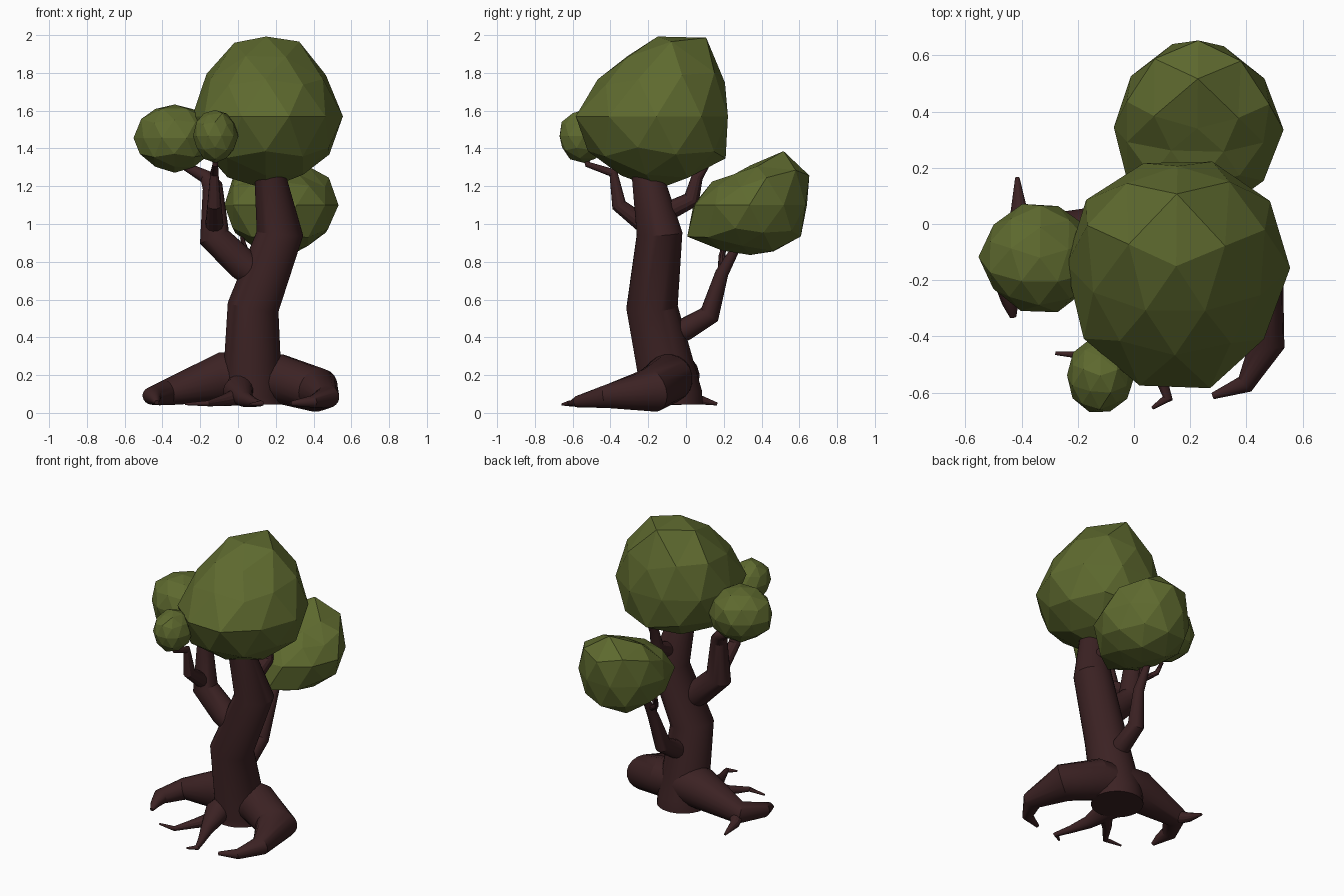
import bpy, bmesh, math, random
from mathutils import Vector, Matrix

if "Cube" in bpy.data.objects:
    bpy.data.objects.remove(bpy.data.objects["Cube"])

random.seed(4)


def material(name, rgb):
    m = bpy.data.materials.new(name)
    m.diffuse_color = (*rgb, 1)
    m.use_nodes = True
    m.node_tree.nodes["Principled BSDF"].inputs["Base Color"].default_value = m.diffuse_color
    return m


BARK = material("dark_bark", (0.045, 0.016, 0.017))
LEAF = material("leaf_green", (0.112, 0.143, 0.028))


def finish(bm, name, mat, smooth):
    bmesh.ops.recalc_face_normals(bm, faces=bm.faces)
    me = bpy.data.meshes.new(name)
    bm.to_mesh(me)
    bm.free()
    me.materials.append(mat)
    ob = bpy.data.objects.new(name, me)
    bpy.context.collection.objects.link(ob)
    if smooth:
        bpy.ops.object.select_all(action='DESELECT')
        ob.select_set(True)
        bpy.context.view_layer.objects.active = ob
        bpy.ops.object.shade_smooth_by_angle(angle=math.radians(25))
    return ob


def limb(name, pts, sides=20):
    """Tapered bent tube through (x, y, z, radius) points with mitred joints."""
    bm = bmesh.new()
    P = [Vector(p[:3]) for p in pts]
    dirs = [(b - a).normalized() for a, b in zip(P, P[1:])]
    u = dirs[0].orthogonal().normalized()
    rings = []
    for i, p in enumerate(P):
        d0, d1 = dirs[max(i - 1, 0)], dirs[min(i, len(dirs) - 1)]
        t = (d0 + d1).normalized()
        u = (u - t * u.dot(t)).normalized()
        w = t.cross(u)
        k = d1 - d0                      # direction in which the mitre stretches
        k = k.normalized() if k.length > 0.01 else None
        s = 1 / max(t.dot(d1), 0.75)
        ring = []
        for j in range(sides):
            a = 2 * math.pi * j / sides
            v = (u * math.cos(a) + w * math.sin(a)) * pts[i][3]
            if k:
                v += k * v.dot(k) * (s - 1)
            ring.append(bm.verts.new(p + v))
        rings.append(ring)
    for a, b in zip(rings, rings[1:]):
        for j in range(sides):
            n = (j + 1) % sides
            bm.faces.new((a[j], a[n], b[n], b[j]))
    bm.faces.new(rings[0])
    bm.faces.new(rings[-1])
    return finish(bm, name, BARK, True)


def profile_radius(profile, c, y, z):
    """Distance from the centre to the side outline in direction (y, z)."""
    for (y0, z0), (y1, z1) in zip(profile, profile[1:] + profile[:1]):
        ay, az, ey, ez = y0 - c[1], z0 - c[2], y1 - y0, z1 - z0
        den = y * ez - z * ey
        if abs(den) < 1e-9:
            continue
        r, s = (ay * ez - az * ey) / den, (ay * z - az * y) / den
        if r > 0 and -1e-6 <= s <= 1 + 1e-6:
            return r
    return 0.2


def foliage(name, centre, size, profile=None, grow=1, taper=0, jitter=0.03):
    """Faceted leaf ball, optionally following an outline seen from the side."""
    bm = bmesh.new()
    bmesh.ops.create_icosphere(bm, subdivisions=2, radius=1,
                               matrix=Matrix.Rotation(0.3, 4, 'Z'))
    for v in bm.verts:
        d = v.co.normalized()
        ry, rz = size[1:]
        h = math.hypot(d.y, d.z)
        if profile and h > 1e-4:
            ry = rz = profile_radius(profile, centre, d.y / h, d.z / h) * grow
        f = 1 + random.uniform(-jitter, jitter)
        x = d.x * size[0] * (1 - taper * max(d.z, 0))
        v.co = Vector(centre) + Vector((x, d.y * ry, d.z * rz)) * f
    return finish(bm, name, LEAF, False)


# Trunk
limb("trunk", [(.075, -.075, .045, .165), (.075, -.075, .1, .16), (.08, -.18, .56, .135),
               (.222, -.14, .95, .12), (.165, -.21, 1.28, .08)], 28)

# Branches and twigs
limb("left_branch", [(.12, -.17, .72, .085), (.02, -.18, .79, .085), (-.125, -.18, .93, .078),
                     (-.135, -.17, 1.2, .052), (-.17, -.13, 1.25, .036),
                     (-.265, -.11, 1.3, .024), (-.28, -.11, 1.37, .012)])
limb("front_branch", [(-.125, -.2, .98, .05), (-.125, -.355, 1.1, .038),
                      (-.125, -.385, 1.27, .022), (-.12, -.52, 1.315, .015),
                      (-.12, -.54, 1.38, .01)], 12)
limb("upper_back_branch", [(.2, -.15, 1.04, .055), (.2, .03, 1.13, .042),
                           (.2, .06, 1.25, .03), (.2, .12, 1.33, .015)], 14)
limb("lower_back_branch", [(.08, -.1, .4, .062), (.09, .0, .445, .06), (.09, .125, .52, .052),
                           (.12, .19, .74, .035), (.12, .28, .9, .02)], 16)
limb("back_twig_inner", [(.12, .19, .76, .022), (.1, .19, .83, .018), (.12, .21, .92, .01)], 10)
limb("back_twig_side", [(.12, .22, .8, .02), (.04, .27, .86, .016), (.02, .3, .93, .01)], 10)

# Roots
limb("right_root", [(.08, -.09, .185, .13), (.22, -.095, .18, .13), (.425, -.185, .12, .117),
                    (.473, -.43, .085, .06), (.395, -.57, .06, .032), (.28, -.612, .05, .012)])
limb("left_root", [(.06, -.07, .19, .13), (-.08, -.06, .19, .132), (-.38, -.05, .107, .068),
                   (-.455, -.2, .09, .048), (-.44, -.28, .075, .03), (-.43, -.33, .055, .012)])
limb("left_root_fork", [(-.36, -.05, .1, .05), (-.41, .05, .075, .03), (-.415, .165, .047, .008)], 12)
limb("front_root", [(.04, -.12, .145, .09), (.0, -.24, .115, .075), (.04, -.4, .07, .04),
                    (.085, -.52, .055, .024), (.12, -.62, .05, .015), (.065, -.655, .045, .006)])
limb("front_root_fork", [(.01, -.27, .09, .05), (-.08, -.36, .065, .03),
                         (-.16, -.47, .05, .015), (-.28, -.46, .047, .006)], 12)

# Foliage
foliage("crown_foliage", (.15, -.15, 1.57), (.4, .4, .4),
        [(-.575, 1.61), (-.4, 1.785), (-.22, 1.95), (-.05, 1.99), (.12, 1.95), (.18, 1.77),
         (.24, 1.42), (.12, 1.31), (-.13, 1.2), (-.43, 1.31), (-.51, 1.42)],
        grow=1.08, taper=.18)
foliage("back_foliage", (.225, .34, 1.1), (.3, .3, .25),
        [(-.05, .96), (.03, 1.08), (.08, 1.19), (.31, 1.28), (.42, 1.36), (.53, 1.37), (.59, 1.32),
         (.67, 1.2), (.61, 1.0), (.58, .89), (.39, .84), (.19, .88)], grow=1.05)
foliage("left_foliage", (-.335, -.12, 1.455), (.21, .2, .185), jitter=.04)
foliage("small_front_foliage", (-.12, -.54, 1.465), (.118, .135, .138), jitter=.04)
